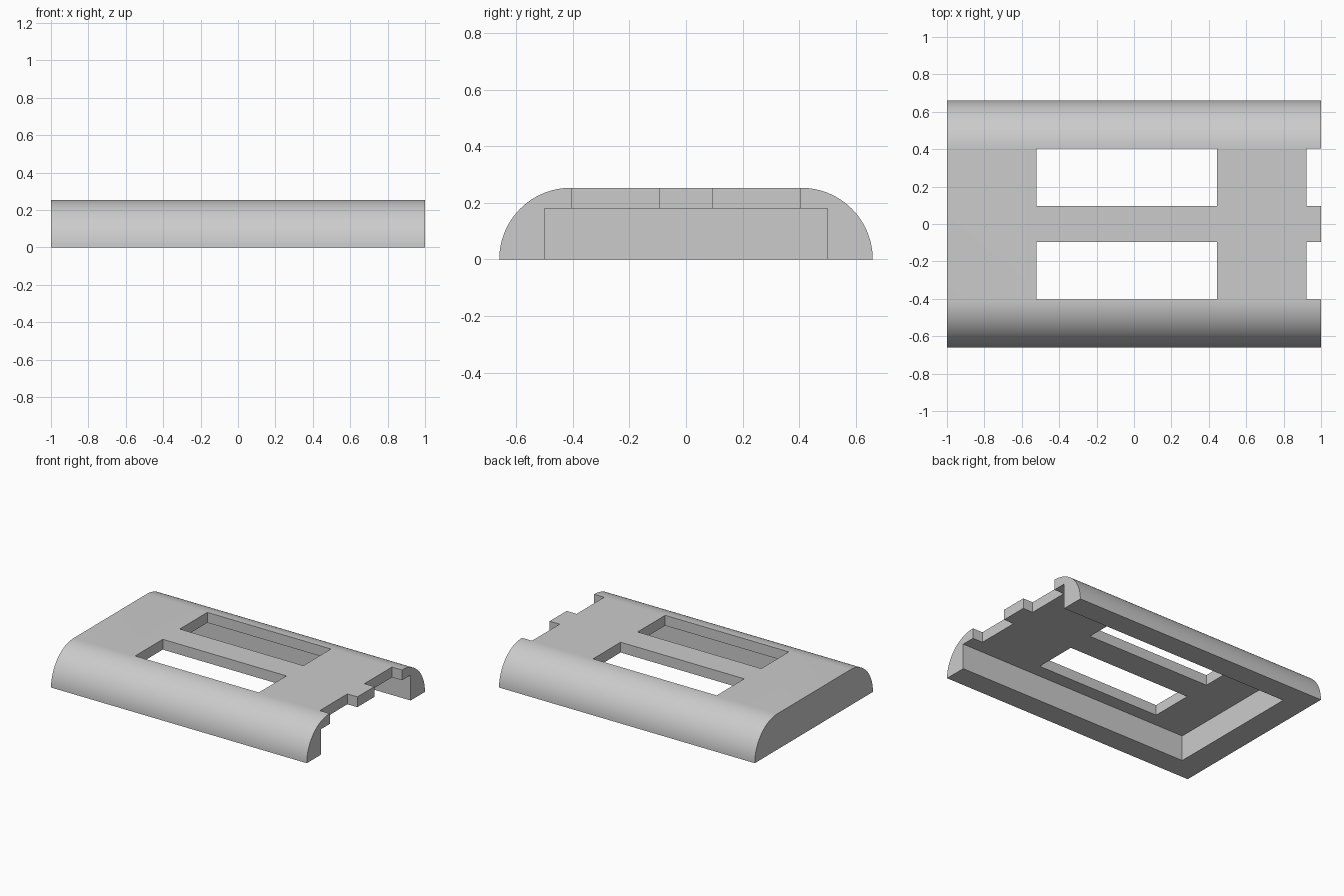
import bpy
import bmesh
from math import sin, cos, pi, radians

if "Cube" in bpy.data.objects:
    bpy.data.objects.remove(bpy.data.objects["Cube"])

HALF_LENGTH, HALF_WIDTH, HEIGHT = 1.0, 0.66, 0.253
CEILING = 0.18
STEPS = 24

grey = bpy.data.materials.new("plain grey")
grey.use_nodes = True
grey.diffuse_color = (0.6, 0.6, 0.6, 1)
grey.node_tree.nodes["Principled BSDF"].inputs["Base Color"].default_value = (0.6, 0.6, 0.6, 1)


def add_object(name, bm):
    bmesh.ops.recalc_face_normals(bm, faces=bm.faces)
    mesh = bpy.data.meshes.new(name)
    bm.to_mesh(mesh)
    bm.free()
    mesh.materials.append(grey)
    obj = bpy.data.objects.new(name, mesh)
    bpy.context.collection.objects.link(obj)
    return obj


def cut_box(target, name, x, y, z):
    """Subtract a box, given as (low, high) ranges, from the target."""
    bm = bmesh.new()
    bmesh.ops.create_cube(bm, size=1)
    for v in bm.verts:
        v.co = [r[0] if c < 0 else r[1] for c, r in zip(v.co, (x, y, z))]
    cutter = add_object(name, bm)
    cutter.hide_render = True
    mod = target.modifiers.new(name, 'BOOLEAN')
    mod.operation = 'DIFFERENCE'
    mod.solver = 'EXACT'
    mod.object = cutter
    bpy.ops.object.modifier_apply(modifier=name)
    bpy.data.objects.remove(cutter)


# Shell: flat top with quarter-round sides, extruded along its length
centre = HALF_WIDTH - HEIGHT
arc = [(centre + HEIGHT * cos(a), HEIGHT * sin(a))
       for a in (pi / 2 * i / STEPS for i in range(STEPS + 1))]
profile = arc + [(-y, z) for y, z in reversed(arc)]
bm = bmesh.new()
end = bm.faces.new([bm.verts.new((-HALF_LENGTH, y, z)) for y, z in profile])
swept = bmesh.ops.extrude_face_region(bm, geom=[end], use_keep_orig=True)
bmesh.ops.translate(bm, vec=(2 * HALF_LENGTH, 0, 0),
                    verts=[g for g in swept["geom"] if isinstance(g, bmesh.types.BMVert)])
shell = add_object("cover_shell", bm)
bpy.context.view_layer.objects.active = shell
shell.select_set(True)

# Hollow underside, open at the notched end
cut_box(shell, "cavity", (-0.82, 1.2), (-0.5, 0.5), (-0.2, CEILING))

# Paired windows and end notches either side of the centre bar
for side in (-1, 1):
    span = sorted((side * 0.095, side * 0.403))
    cut_box(shell, "window", (-0.522, 0.445), span, (0.1, 0.4))
    cut_box(shell, "notch", (0.922, 1.2), span, (0.1, 0.4))

bpy.ops.object.shade_smooth_by_angle(angle=radians(30))
